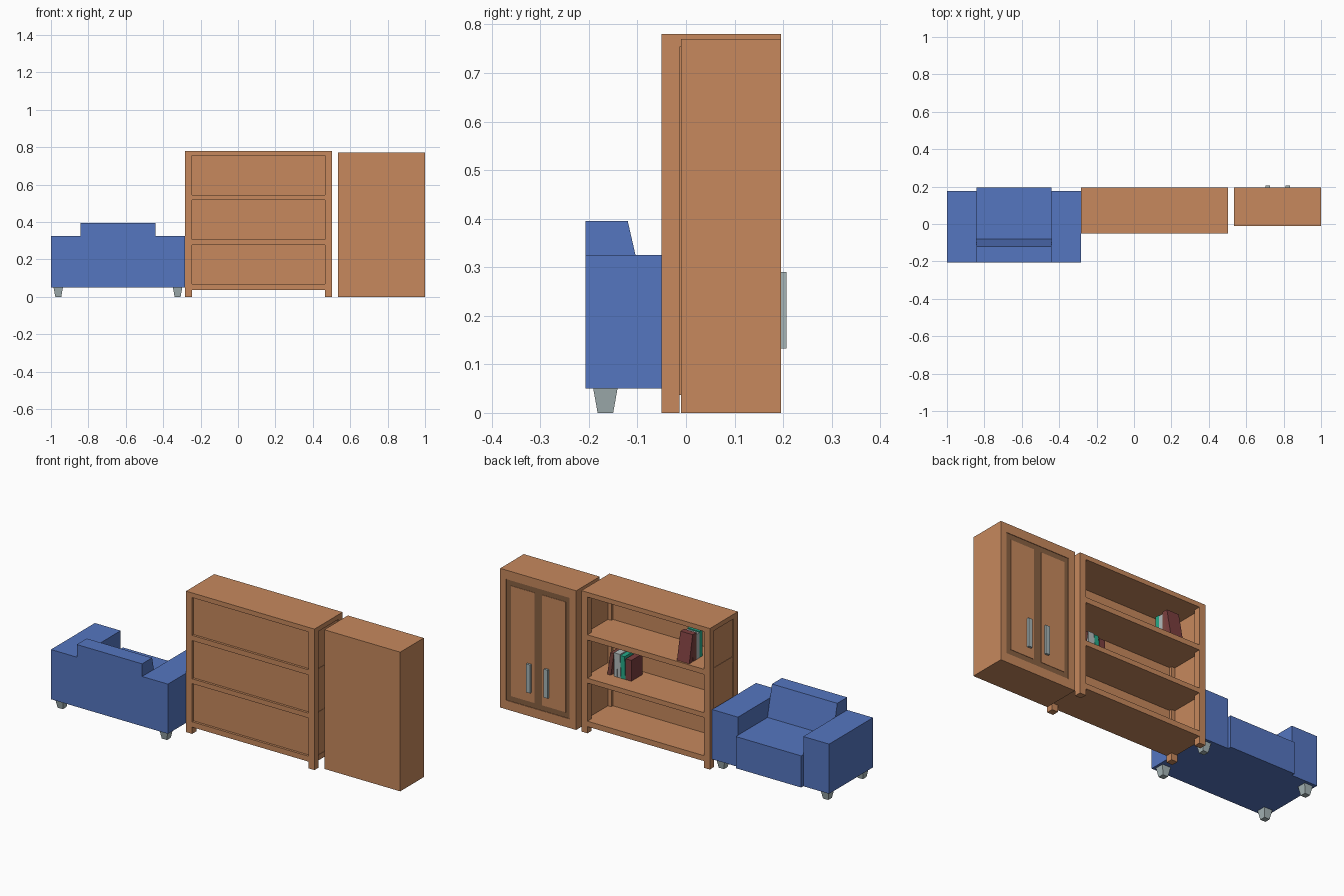
import bpy, bmesh
from mathutils import Matrix, Vector

if "Cube" in bpy.data.objects:
    bpy.data.objects.remove(bpy.data.objects["Cube"])


def material(name, rgb):
    m = bpy.data.materials.new(name)
    m.diffuse_color = (*rgb, 1)
    m.use_nodes = True
    m.node_tree.nodes["Principled BSDF"].inputs["Base Color"].default_value = m.diffuse_color
    return m


WOOD = material("wood", (0.57, 0.25, 0.11))
DARK = material("dark_wood", (0.25, 0.12, 0.055))
BLUE = material("blue_fabric", (0.09, 0.18, 0.53))
METAL = material("metal", (0.38, 0.46, 0.47))
RED = material("dark_red", (0.20, 0.05, 0.05))
BROWN = material("red_brown", (0.20, 0.06, 0.05))
PALE = material("pale_grey", (0.45, 0.50, 0.50))
GREEN = material("green", (0.02, 0.40, 0.25))


def finish(name, bm, mat):
    bmesh.ops.recalc_face_normals(bm, faces=bm.faces)
    me = bpy.data.meshes.new(name)
    bm.to_mesh(me)
    bm.free()
    me.materials.append(mat)
    ob = bpy.data.objects.new(name, me)
    bpy.context.collection.objects.link(ob)
    return ob


def prism(name, points, offset, mat):
    """Closed polygon pushed along an offset vector."""
    bm = bmesh.new()
    face = bm.faces.new([bm.verts.new(p) for p in points])
    geom = bmesh.ops.extrude_face_region(bm, geom=[face])["geom"]
    bmesh.ops.translate(bm, vec=offset, verts=[g for g in geom if isinstance(g, bmesh.types.BMVert)])
    return finish(name, bm, mat)


def box(name, x, y, z, mat, taper=1.0):
    """Box from ranges; taper scales the bottom face."""
    bm = bmesh.new()
    bmesh.ops.create_cube(bm, size=1)
    for v in bm.verts:
        k = taper if v.co.z < 0 else 1
        v.co = Vector([(r[0] + r[1]) / 2 + c * s * (r[1] - r[0])
                       for r, c, s in zip((x, y, z), v.co, (k, k, 1))])
    return finish(name, bm, mat)


# Armchair: seat, sloped backrest, mirrored arms and tapered legs
CX, CY = -0.642, -0.015
box("seat", (CX - 0.2, CX + 0.2), (-0.1, 0.196), (0.05, 0.225), BLUE)
back = [(-0.207, 0.05), (-0.08, 0.05), (-0.08, 0.22), (-0.12, 0.395), (-0.207, 0.395)]
prism("backrest", [(CX - 0.2, y, z) for y, z in back], (0.4, 0, 0), BLUE)
for s in (-1, 1):
    box("armrest", sorted((CX + s * 0.2, CX + s * 0.358)), (-0.207, 0.177), (0.05, 0.325), BLUE)
    for t in (-1, 1):
        x, y = CX + s * 0.319, CY + t * 0.151
        box("chair_leg", (x - 0.025, x + 0.025), (y - 0.025, y + 0.025), (0, 0.05), METAL, 0.64)

# Bookcase: corner posts, notched shelves, thin recessed panels
X0, X1, Y0, Y1, P = -0.283, 0.503, -0.05, 0.196, 0.037
for px in ((X0, X0 + P), (X1 - P, X1)):
    for py in ((Y0, Y0 + P), (Y1 - P, Y1)):
        box("corner_post", px, py, (0, 0.754), WOOD)
box("bookcase_top", (X0, X1), (Y0, Y1), (0.754, 0.78), WOOD)
xa, xb, ya, yb, e = X0 + P, X1 - P, Y0 + P, Y1 - P, 0.004
outline = [(xa, Y0), (xb, Y0), (xb, ya), (X1 - e, ya), (X1 - e, yb), (xb, yb),
           (xb, Y1), (xa, Y1), (xa, yb), (X0 + e, yb), (X0 + e, ya), (xa, ya)]
for z, h in ((0.037, 0.030), (0.278, 0.027), (0.516, 0.029)):
    prism("shelf", [(x, y, z) for x, y in outline], (0, 0, h), WOOD)
box("back_panel", (xa - 0.005, xb + 0.005), (Y0 + 0.013, Y0 + 0.023), (0.06, 0.76), WOOD)
for x in (X0 + 0.006, X1 - 0.016):
    box("side_panel", (x, x + 0.010), (ya - 0.005, yb + 0.005), (0.04, 0.76), WOOD)


# Books: upright or leaning boxes stacked in a row
def book_row(corner, turn, books):
    place = Matrix.Translation(corner) @ Matrix.Rotation(turn, 4, 'Z')
    for start, thick, depth, height, lean, mat in books:
        ob = box("book", (start, start + thick), (-depth, 0), (0, height), mat)
        shear = Matrix.Identity(4)
        shear[0][2] = lean
        ob.data.transform(place @ shear)


book_row((0.265, 0.10, 0.305), 0, [
    (0.0, 0.034, 0.10, 0.115, 0.0, RED), (0.036, 0.026, 0.09, 0.125, 0.04, GREEN),
    (0.064, 0.02, 0.095, 0.13, 0.04, PALE), (0.086, 0.02, 0.09, 0.13, 0.0, PALE),
    (0.125, 0.022, 0.09, 0.125, -0.15, BROWN)])
book_row((-0.15, 0.07, 0.545), 1.5708, [
    (0.0, 0.026, 0.075, 0.145, 0.0, GREEN), (0.028, 0.024, 0.075, 0.14, 0.0, PALE),
    (0.054, 0.028, 0.075, 0.15, 0.0, BROWN), (0.09, 0.026, 0.075, 0.15, -0.2, RED)])

# Cabinet: carcass with a doorway recess, dark door frames, light door panels
K0, K1, D0, D1, F = 0.535, 1.0, 0.575, 0.965, 0.006
box("cabinet_body", (K0, K1), (-0.01, Y1 - F), (0, 0.77), WOOD)
for x in ((K0, D0), (D1, K1)):
    box("cabinet_stile", x, (Y1 - F, Y1), (0, 0.77), WOOD)
for z in ((0, 0.05), (0.72, 0.77)):
    box("cabinet_rail", (D0, D1), (Y1 - F, Y1), z, WOOD)
box("door_frames", (D0, D1), (Y1 - F, Y1 - 0.003), (0.05, 0.72), DARK)
for s in (-1, 1):
    c = 0.768
    box("door_panel", sorted((c + s * 0.024, c + s * 0.168)), (Y1 - 0.003, Y1 - 0.001),
        (0.08, 0.69), WOOD)
    box("door_handle", sorted((c + s * 0.042, c + s * 0.066)), (Y1 - 0.002, 0.207),
        (0.133, 0.29), METAL)
